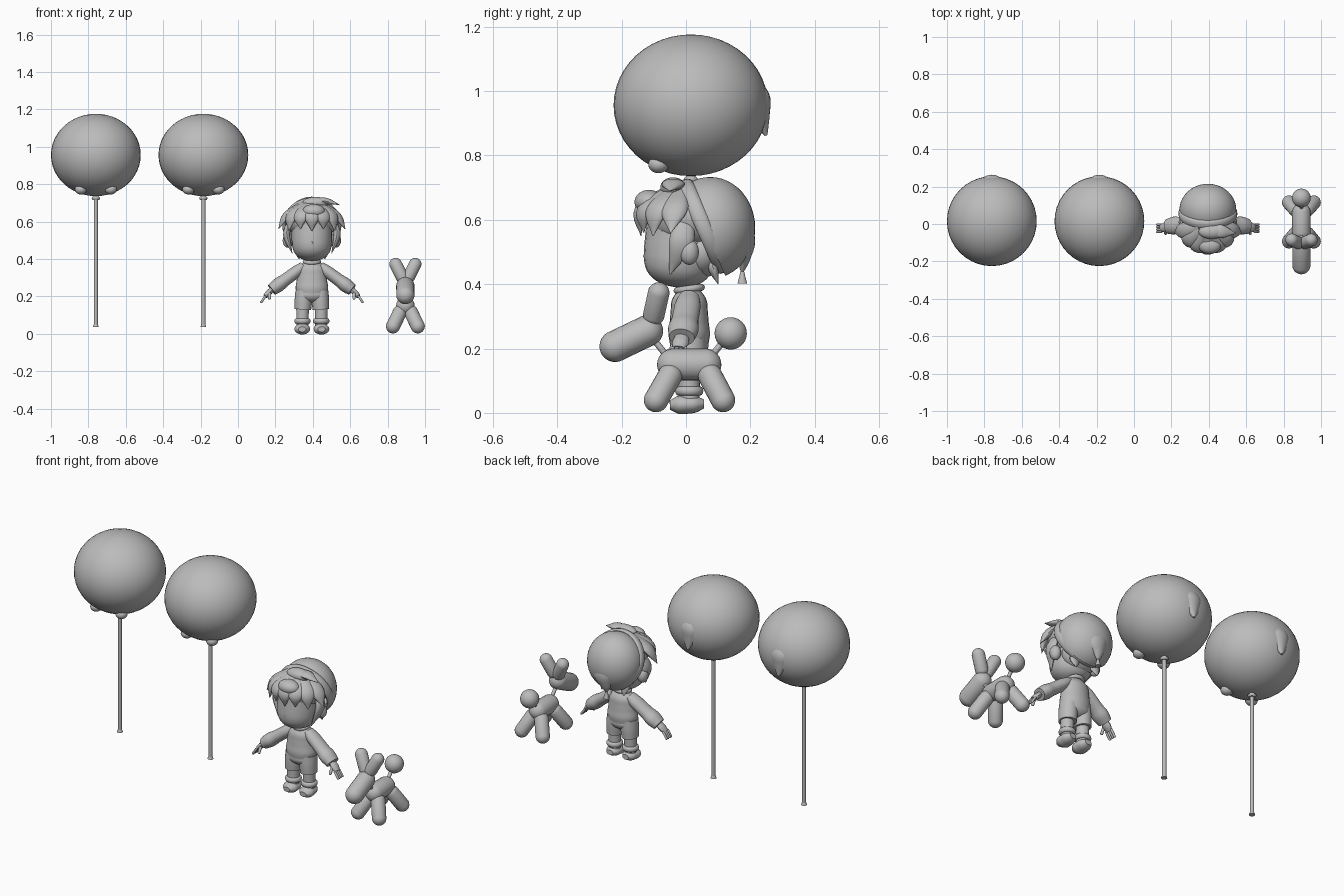
import bpy, bmesh
from math import pi, sin, cos, radians
from mathutils import Vector, Matrix

if "Cube" in bpy.data.objects:
    bpy.data.objects.remove(bpy.data.objects["Cube"])

GREY = (.5, .5, .5, 1)
grey = bpy.data.materials.new("plain_grey")
grey.use_nodes = True
grey.diffuse_color = GREY
grey.node_tree.nodes["Principled BSDF"].inputs["Base Color"].default_value = GREY

UP, FRONT, BACK, ORIGIN = (0, 0, 1), (0, -1, 0), (0, 1, 0), (0, 0, 0)


def finish(name, bm, location):
    bmesh.ops.recalc_face_normals(bm, faces=bm.faces)
    mesh = bpy.data.meshes.new(name)
    bm.to_mesh(mesh)
    bm.free()
    mesh.polygons.foreach_set("use_smooth", [True] * len(mesh.polygons))
    mesh.set_sharp_from_angle(angle=radians(45))
    mesh.materials.append(grey)
    part = bpy.data.objects.new(name, mesh)
    part.location = location
    bpy.context.collection.objects.link(part)


def blob(name, location, centre, radii, cut=None):
    """Ellipsoid, optionally keeping only the side of a plane its normal points to."""
    bm = bmesh.new()
    bmesh.ops.create_uvsphere(bm, u_segments=40, v_segments=24, radius=1)
    bm.transform(Matrix.Translation(centre) @ Matrix.Diagonal((*radii, 1)))
    if cut:
        point, normal = cut
        everything = bm.verts[:] + bm.edges[:] + bm.faces[:]
        bmesh.ops.bisect_plane(bm, geom=everything, plane_co=point,
                               plane_no=normal, clear_inner=True)
    finish(name, bm, location)


def capsule(name, location, start, end, radius):
    start, end = Vector(start), Vector(end)
    axis = end - start
    bm = bmesh.new()
    bmesh.ops.create_uvsphere(bm, u_segments=20, v_segments=13, radius=radius)
    for vert in bm.verts:
        if vert.co.z > 0:
            vert.co.z += axis.length
    turn = axis.to_track_quat('Z', 'Y').to_matrix().to_4x4()
    bm.transform(Matrix.Translation(start) @ turn)
    finish(name, bm, location)


def bridge(bm, first, second):
    for j in range(len(first)):
        bm.faces.new((first[j], first[j - 1], second[j - 1], second[j]))


def spline(points, steps=5):
    """Smooth path through 4D points made of a position and a radius."""
    points = [2 * points[0] - points[1], *points, 2 * points[-1] - points[-2]]
    path = []
    for a, b, c, d in zip(points, points[1:], points[2:], points[3:]):
        for k in range(steps):
            t = k / steps
            pull = (c - a) + (2 * a - 5 * b + 4 * c - d) * t + (3 * b - a - 3 * c + d) * t * t
            path.append(b + pull * t / 2)
    return path + [points[-2]]


def sweep(name, location, places, radii, facing=FRONT, flat=1, sides=24):
    """Loft ellipses along a path; flat scales them in the facing direction."""
    path = spline([Vector((*p, r)) for p, r in zip(places, radii)])
    bm = bmesh.new()
    rings = []
    for i, knot in enumerate(path):
        before, after = path[max(i - 1, 0)], path[min(i + 1, len(path) - 1)]
        along = (after - before).to_3d().normalized()
        side = along.cross(Vector(facing)).normalized()
        normal = side.cross(along) * flat
        angles = [2 * pi * j / sides for j in range(sides)]
        rings.append([bm.verts.new(knot.to_3d() + (side * cos(a) + normal * sin(a)) * knot.w)
                      for a in angles])
    for first, second in zip(rings, rings[1:]):
        bridge(bm, first, second)
    bm.faces.new(rings[0])
    bm.faces.new(rings[-1])
    finish(name, bm, location)


def tube(name, location, start, end, radii, **options):
    """Straight sweep with evenly spaced radii."""
    last = len(radii) - 1
    places = [Vector(start).lerp(Vector(end), i / last) for i in range(last + 1)]
    sweep(name, location, places, radii, **options)


def band(name, location, centre, radius, thick, tilt=0, tall=1, segments=40, sides=12):
    bm = bmesh.new()
    turn = Matrix.Translation(centre) @ Matrix.Rotation(radians(tilt), 4, 'X')
    loops = []
    for i in range(segments):
        spin = Matrix.Rotation(2 * pi * i / segments, 4, 'Z')
        angles = [2 * pi * j / sides for j in range(sides)]
        loops.append([bm.verts.new(turn @ spin @ Vector(
            (radius + thick * cos(a), 0, thick * tall * sin(a)))) for a in angles])
    for i in range(segments):
        bridge(bm, loops[i - 1], loops[i])
    finish(name, bm, location)


# Two balloons on sticks
for tag, x in (("right", -.76), ("left", -.185)):
    spot = (x, .015, 0)
    blob(tag + "_balloon", spot, (0, 0, .956), (.24, .24, .22))
    sweep(tag + "_balloon_tail", spot,
          [(0, .18, 1.05), (0, .2, .98), (0, .215, .92), (0, .234, .862)],
          (.02, .06, .042, .006), facing=BACK, flat=.75)
    for s in (-1, 1):
        blob(tag + "_balloon_nub", spot, (s * .08, -.1, .772), (.032, .032, .027))
    tube(tag + "_balloon_knot", spot, (0, 0, .715), (0, 0, .75), (.018, .022, .014, .03))
    tube(tag + "_stick", spot, (0, 0, .04), (0, 0, .72), (.011, .011), sides=12)
    tube(tag + "_stick_foot", spot, (0, 0, .035), (0, 0, .05), (.016, .011), sides=12)

# Balloon dog
dog = (.895, 0, 0)
capsule("dog_body", dog, (0, -.04, .15), (0, .06, .15), .05)
capsule("dog_snout", dog, (0, -.22, .207), (0, -.12, .255), .049)
capsule("dog_neck", dog, (0, -.11, .24), (0, -.05, .165), .01)
capsule("dog_tail_stalk", dog, (0, .07, .165), (0, .13, .24), .01)
blob("dog_tail_ball", dog, (0, .139, .247), (.05, .05, .05))
for s in (-1, 1):
    capsule("dog_ear", dog, (s * .018, -.1, .305), (s * .052, -.085, .372), .034)
    for tag, y, splay in (("front", -.05, -.043), ("hind", .075, .04)):
        capsule(f"dog_{tag}_leg", dog, (s * .03, y, .115), (s * .066, y + splay, .04), .038)

# Child: clothes and body
child = (.395, 0, 0)
tube("jumper", child, (0, .01, .21), (0, .01, .388),
     (.08, .087, .082, .078, .072, .04), flat=.74)
band("collar", child, (0, .01, .385), .038, .011, tilt=8)
tube("neck", child, (0, .01, .36), (0, .01, .43), (.032, .032))
blob("shorts_hips", child, (0, .01, .21), (.088, .06, .045))

# Legs, arms and hands
for s in (-1, 1):
    tube("shorts_leg", child, (s * .042, .01, .23), (s * .048, .01, .13),
         (.046, .047, .044), flat=1.1)
    tube("lower_leg", child, (s * .05, .01, .15), (s * .05, .01, .04), (.034, .032))
    band("boot_cuff", child, (s * .05, .01, .068), .033, .011, tall=1.3)
    tube("shoe", child, (s * .05, .056, .028), (s * .052, -.05, .024),
         (.02, .037, .041, .04, .02), facing=UP, flat=.7)
    shoulder, wrist = Vector((s * .045, .01, .36)), Vector((s * .215, -.013, .235))
    tube("sleeve", child, shoulder, wrist, (.026, .032, .033, .034, .038, .032), flat=1.25)
    knuckles = Vector((s * .25, -.022, .2))
    tube("palm", child, wrist, knuckles, (.014, .016, .012), flat=1.6, sides=12)
    for k in range(4):
        root = knuckles + Vector((0, .013 * k - .02, 0))
        capsule("finger", child, root, root + Vector((s * .02, 0, -.03)), .0065)
    capsule("thumb", child, (s * .226, -.034, .218), (s * .226, -.05, .19), .008)

# Head with a rounded, boxy profile, and face
heights = [(1 - cos(pi * i / 12)) / 2 for i in range(13)]
sweep("head", child, [(0, .03 * t - .03, .39 + .3 * t) for t in heights],
      [max(.001, .108 * (1 - (2 * t - 1) ** 4) ** .5) for t in heights], flat=1.04)
blob("nose", child, (0, -.123, .488), (.008, .01, .008))
for s in (-1, 1):
    capsule("eyebrow", child, (s * .022, -.116, .543), (s * .064, -.094, .558), .006)
    capsule("eyelid", child, (s * .025, -.118, .526), (s * .06, -.1, .53), .004)
    blob("ear", child, (s * .128, .01, .5), (.028, .03, .04))

# Hair: rounded masses with flattened, tapering locks
blob("hair_top", child, (0, .02, .608), (.14, .145, .105))
blob("back_hair", child, (0, .05, .5), (.105, .07, .08))
blob("crown_tuft", child, (.02, -.04, .7), (.07, .04, .032))
blob("fringe_tuft", child, (.01, -.115, .655), (.06, .045, .038))


def lock(name, root, middle, tip, width, facing):
    sweep(name, child, [root, middle, tip], (width / 2, width, .002),
          facing=facing, flat=.5, sides=14)


for i in range(-3, 4):
    a = radians(25 * i)
    way = Vector((sin(a), -cos(a), 0))
    lift = Vector(UP)
    reach = .14 + .005 * i * i
    lock("fringe_lock", way * .05 + lift * .7, way * .14 + lift * .63,
         way * reach + lift * (.55 + .01 * (i % 2)), .042, way + lift / 2)
lock("swept_lock", (0, -.03, .7), (.07, -.04, .71), (.148, -.05, .69), .036, UP)
for s in (-1, 1):
    lock("side_lock", (s * .11, 0, .62), (s * .135, -.015, .53),
         (s * .105, -.05, .43), .038, (s, 0, 0))
    lock("nape_lock", (s * .06, .07, .48), (s * .065, .085, .445),
         (s * .07, .1, .4), .03, BACK)

# Knitted cap with a drooping tip and tassel
brim = (0, .055, .58)
blob("cap", child, (0, .075, .575), (.152, .14, .158), cut=(brim, (0, .92, .4)))
band("cap_band", child, brim, .144, .014, tilt=-66, tall=1.8)
sweep("cap_tip", child, [(0, .13, .62), (0, .17, .54), (-.01, .178, .48), (-.012, .175, .44)],
      (.07, .07, .035, .008), facing=BACK, flat=.65)
tube("cap_tassel", child, (-.012, .175, .444), (-.012, .175, .402), (.005, .01, .016), sides=10)
